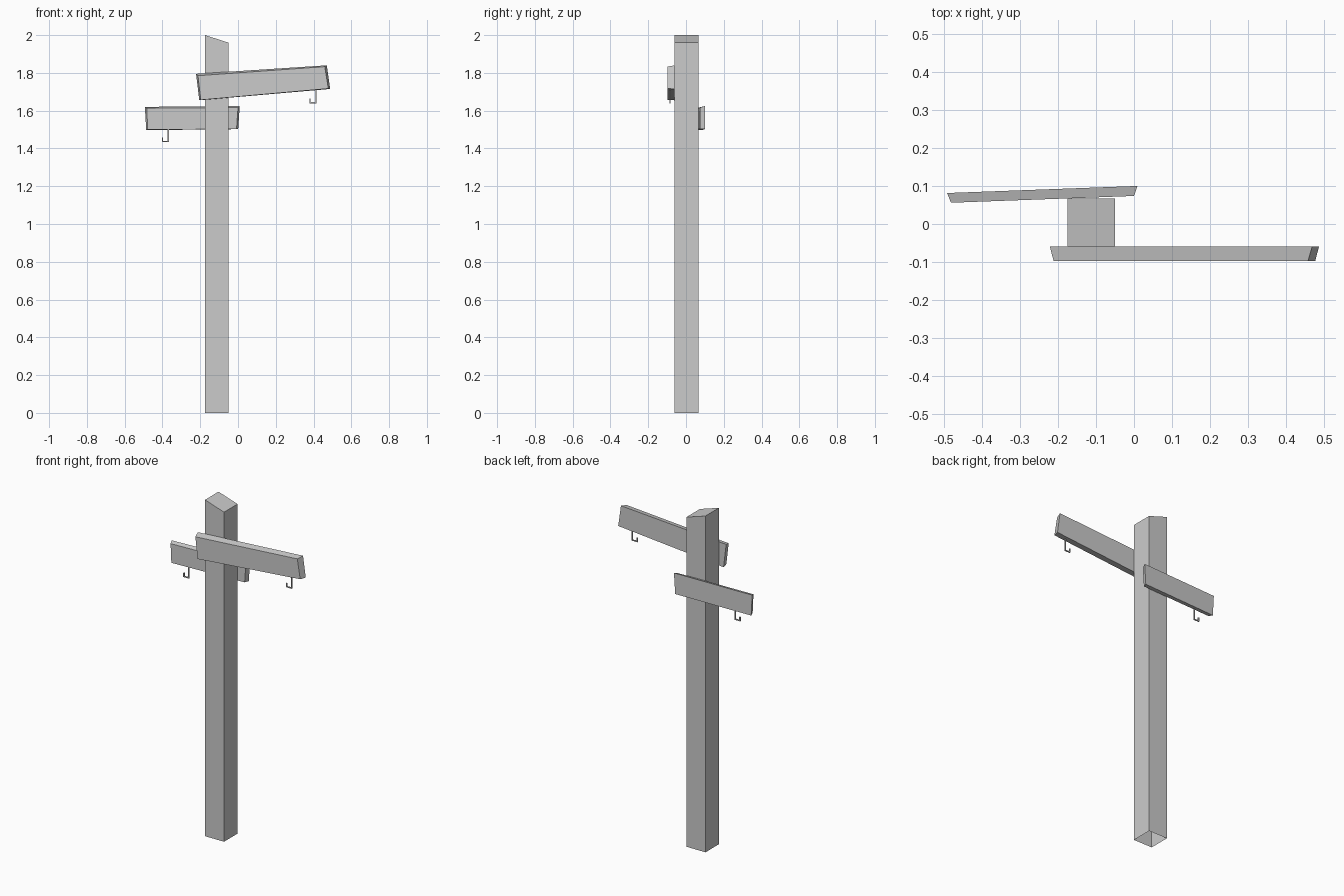
import bpy
import bmesh
from mathutils import Vector

default_cube = bpy.data.objects.get("Cube")
if default_cube:
    bpy.data.objects.remove(default_cube, do_unlink=True)

# Single plain colour
grey = bpy.data.materials.new("plain_grey")
grey.use_nodes = True
colour = (0.6, 0.6, 0.6, 1)
grey.diffuse_color = colour
grey.node_tree.nodes["Principled BSDF"].inputs["Base Color"].default_value = colour


def finish(name, bm):
    """Turn a bmesh into a flat-shaded object."""
    bmesh.ops.recalc_face_normals(bm, faces=bm.faces)
    mesh = bpy.data.meshes.new(name)
    bm.to_mesh(mesh)
    bm.free()
    mesh.materials.append(grey)
    obj = bpy.data.objects.new(name, mesh)
    bpy.context.collection.objects.link(obj)
    return obj


def add_box(bm, low, high):
    """Add a box between two corners and return its vertices."""
    low, high = Vector(low), Vector(high)
    verts = bmesh.ops.create_cube(bm, size=1)["verts"]
    bmesh.ops.scale(bm, verts=verts, vec=high - low)
    bmesh.ops.translate(bm, verts=verts, vec=(low + high) / 2)
    return verts


def make_board(name, front, back, front_y, back_y, slope):
    """Bridge two four-cornered outlines whose depth drifts along x."""
    bm = bmesh.new()
    loops = []
    for outline, y in ((front, front_y), (back, back_y)):
        loops.append([bm.verts.new((x, y + slope * x, z)) for x, z in outline])
        bm.faces.new(loops[-1])
    a, b = loops
    for i in range(len(a)):
        j = (i + 1) % len(a)
        bm.faces.new((a[i], a[j], b[j], b[i]))
    return finish(name, bm)


def make_hook(name, x, y, top, bottom, width=0.031, lip=0.025, r=0.003):
    """Square wire: long shank, foot towards -x, short upturned tip."""
    bm = bmesh.new()
    tip = x - width
    add_box(bm, (x - r, y - r, bottom), (x + r, y + r, top))
    add_box(bm, (tip + r, y - r, bottom), (x - r, y + r, bottom + r * 2))
    add_box(bm, (tip - r, y - r, bottom), (tip + r, y + r, bottom + lip))
    return finish(name, bm)


# Post: slanted top, open underneath
bm = bmesh.new()
add_box(bm, (-0.175, -0.06, 0), (-0.05, 0.067, 2))
for v in bm.verts:
    if v.co.z > 1 and v.co.x > -0.1:
        v.co.z -= 0.04
base = [f for f in bm.faces if all(v.co.z < 0.01 for v in f.verts)]
bmesh.ops.delete(bm, geom=base, context="FACES_ONLY")
finish("post", bm)

# Sign boards, each with a smaller front outline
make_board(
    "front_board",
    front=((-0.212, 1.785), (-0.197, 1.657), (0.478, 1.717), (0.459, 1.833)),
    back=((-0.222, 1.795), (-0.205, 1.655), (0.488, 1.715), (0.47, 1.84)),
    front_y=-0.098, back_y=-0.06, slope=0)
make_board(
    "back_board",
    front=((-0.483, 1.613), (-0.478, 1.5), (-0.008, 1.503), (0, 1.616)),
    back=((-0.493, 1.62), (-0.486, 1.497), (0.001, 1.502), (0.009, 1.625)),
    front_y=0.074, back_y=0.1, slope=0.037)

# Hooks under the boards
make_hook("front_hook", x=0.412, y=-0.085, top=1.72, bottom=1.639)
make_hook("back_hook", x=-0.369, y=0.064, top=1.51, bottom=1.434)
